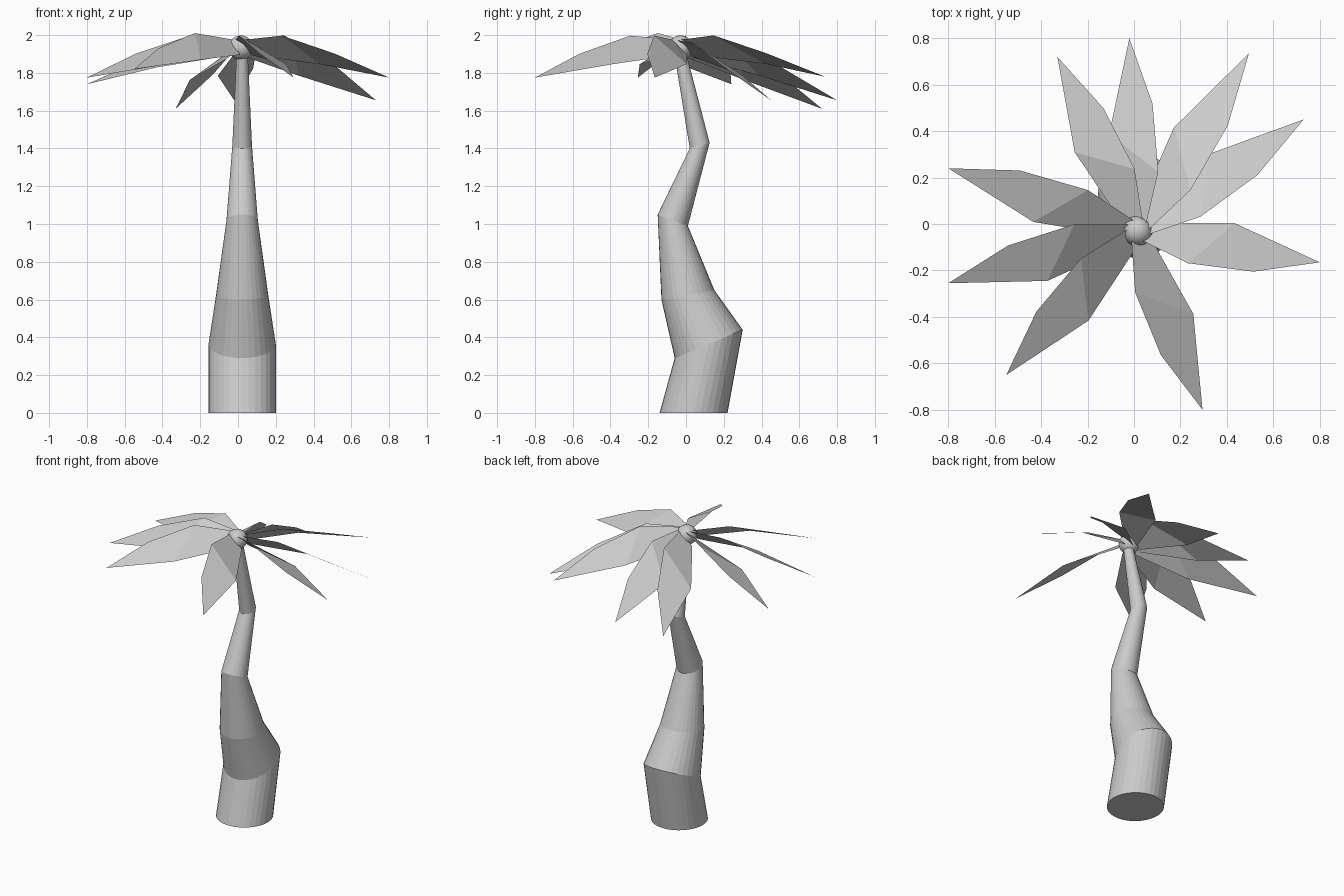
import bpy, bmesh
from math import cos, sin, pi, hypot
from mathutils import Vector

if "Cube" in bpy.data.objects:
    bpy.data.objects.remove(bpy.data.objects["Cube"])


def finish(bm, name):
    mesh = bpy.data.meshes.new(name)
    bm.to_mesh(mesh)
    bm.free()
    obj = bpy.data.objects.new(name, mesh)
    bpy.context.collection.objects.link(obj)
    return obj


# Crooked trunk: each tilted ring is (y, z) at its two ends plus its x radius
SIDES = 32
rings = [
    (-0.14, 0.00, 0.22, 0.00, 0.178),
    (-0.06, 0.29, 0.30, 0.44, 0.178),
    (-0.13, 0.60, 0.15, 0.65, 0.138),
    (-0.15, 1.05, 0.01, 0.99, 0.083),
    (0.02, 1.40, 0.125, 1.43, 0.052),
    (-0.06, 1.89, 0.00, 1.91, 0.030),
]
bm = bmesh.new()
loops = []
for y0, z0, y1, z1, r in rings:
    mid = Vector((0.022, (y0 + y1) / 2, (z0 + z1) / 2))
    half = Vector((0, (y1 - y0) / 2, (z1 - z0) / 2))
    loops.append([bm.verts.new(mid + Vector((r * cos(a), 0, 0)) + half * sin(a))
                  for a in (2 * pi * i / SIDES for i in range(SIDES))])
for low, high in zip(loops, loops[1:]):
    for i in range(SIDES):
        j = (i + 1) % SIDES
        bm.faces.new((low[i], low[j], high[j], high[i]))
bm.faces.new(loops[0][::-1])
bm.faces.new(loops[-1])
finish(bm, "trunk")

# Round crown knob where the leaves meet
CROWN = Vector((0.015, -0.03, 1.933))
bpy.ops.mesh.primitive_uv_sphere_add(segments=32, ring_count=16, radius=0.065, location=CROWN)
bpy.context.object.name = "crown_knob"

# Leaf outline (along, across, height) for a leaf of unit reach
leaf = [
    (0.00, -0.03, 0.04),    # base, upper edge
    (0.30, -0.10, 0.065),   # crease, upper edge
    (0.655, -0.088, -0.03), # shoulder, upper edge
    (1.00, 0.00, -0.155),   # tip
    (0.51, 0.104, -0.085),  # crease, lower edge
    (0.07, 0.045, -0.04),   # base, lower edge
]
tips = [
    (0.80, -0.165, 1.775), (0.73, 0.45, 1.655), (0.495, 0.735, 1.78),
    (-0.02, 0.80, 1.655), (-0.33, 0.72, 1.61), (-0.80, 0.24, 1.74),
    (-0.80, -0.255, 1.775), (-0.55, -0.65, 1.82), (0.295, -0.80, 1.775),
]
for n, (tx, ty, tz) in enumerate(tips, 1):
    dx, dy = tx - CROWN.x, ty - CROWN.y
    reach = hypot(dx, dy)
    dx, dy = dx / reach, dy / reach
    droop = tz - (CROWN.z - 0.155)
    bm = bmesh.new()
    v = []
    for along, across, h in leaf:
        d = along * reach
        v.append(bm.verts.new((CROWN.x + dx * d - dy * across,
                               CROWN.y + dy * d + dx * across,
                               CROWN.z + h + droop * along)))
    bm.faces.new((v[0], v[1], v[4], v[5]))
    bm.faces.new((v[1], v[2], v[3], v[4]))
    finish(bm, f"leaf_{n}")
